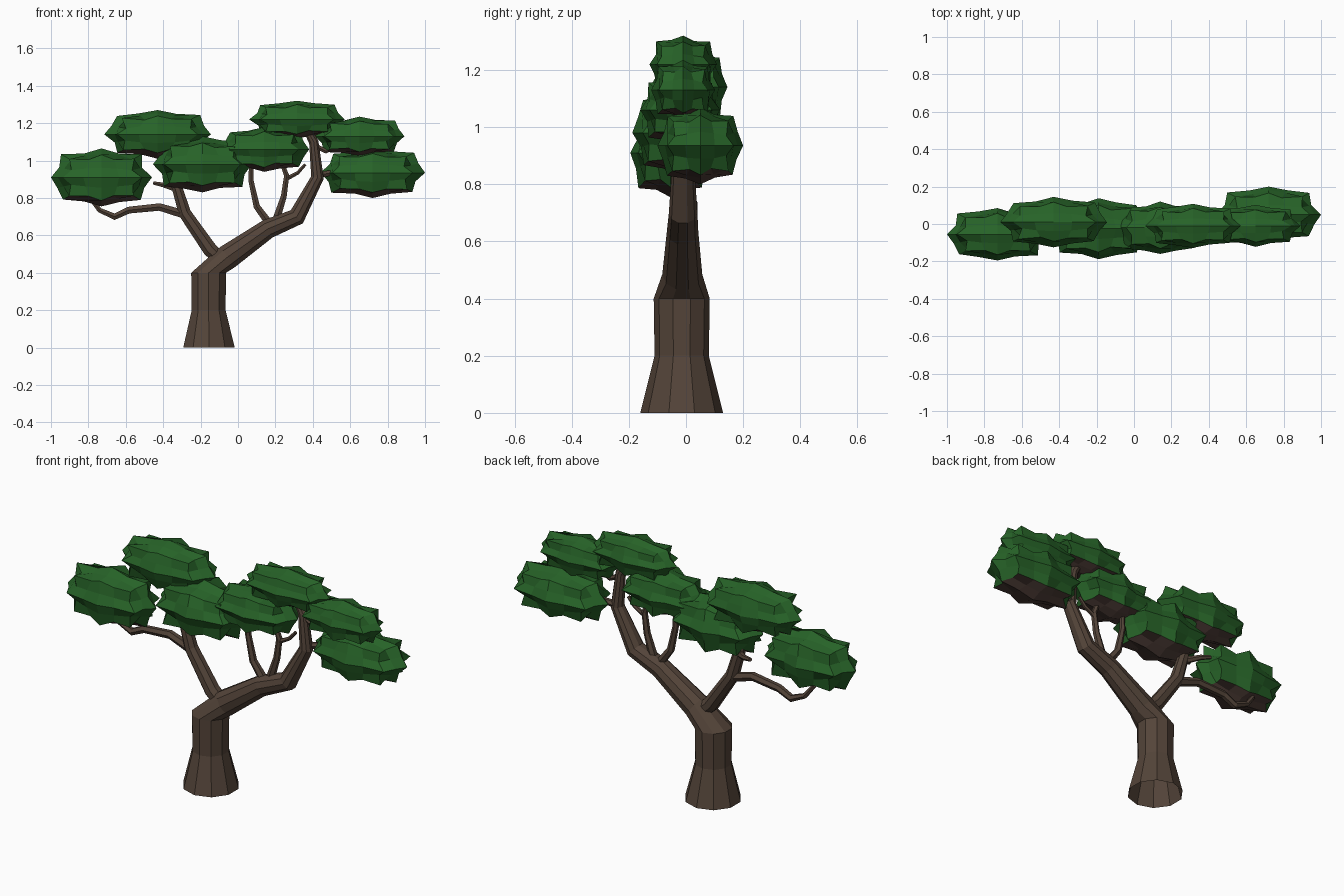
import bpy, bmesh, math, random
from mathutils import Vector

if "Cube" in bpy.data.objects:
    bpy.data.objects.remove(bpy.data.objects["Cube"])

random.seed(4)


def material(name, rgb):
    m = bpy.data.materials.new(name)
    m.diffuse_color = (*rgb, 1)
    m.use_nodes = True
    m.node_tree.nodes["Principled BSDF"].inputs["Base Color"].default_value = m.diffuse_color
    return m


BARK = material("bark_brown", (0.088, 0.058, 0.041))
LEAF = material("leaf_green", (0.020, 0.125, 0.021))
UNDER = material("underside_brown", (0.082, 0.050, 0.041))


def finish(name, bm, mats):
    bmesh.ops.recalc_face_normals(bm, faces=bm.faces)
    me = bpy.data.meshes.new(name)
    bm.to_mesh(me)
    bm.free()
    for m in mats:
        me.materials.append(m)
    ob = bpy.data.objects.new(name, me)
    bpy.context.collection.objects.link(ob)


def limb(name, path, sides=8, level=0, open_start=False):
    """Tapered tube through (x, y, z, radius); the first `level` rings lie flat."""
    bm = bmesh.new()
    pts = [Vector(p[:3]) for p in path]
    rings = []
    for i, p in enumerate(pts):
        t = Vector()
        if i > 0:
            t += (p - pts[i - 1]).normalized()
        if i < len(pts) - 1:
            t += (pts[i + 1] - p).normalized()
        t = Vector((0, 0, 1)) if i < level else t.normalized()
        u = Vector((0, 1, 0)).cross(t).normalized()
        v = t.cross(u)
        r = path[i][3]
        ring = []
        for k in range(sides):
            a = math.tau * (k + 0.5) / sides
            ring.append(bm.verts.new(p + u * r * math.cos(a) + v * r * math.sin(a)))
        rings.append(ring)
    for a, b in zip(rings, rings[1:]):
        for k in range(sides):
            n = (k + 1) % sides
            bm.faces.new((a[k], a[n], b[n], b[k]))
    bm.faces.new(rings[-1])
    if not open_start:
        bm.faces.new(rings[0][::-1])
    finish(name, bm, [BARK])


def foliage(name, centre, half):
    """Lumpy cube-sphere: bumps on the even grid points, creases between them."""
    bm = bmesh.new()
    bmesh.ops.create_cube(bm, size=2)
    bmesh.ops.subdivide_edges(bm, edges=bm.edges[:], cuts=3, use_grid_fill=True)
    for v in bm.verts:
        odd = sum(0.3 < abs(c) < 0.7 for c in v.co)
        ones = sum(abs(c) > 0.9 for c in v.co)
        r = (1, 0.91, 0.88)[odd] if odd else (1, 1.1, 1.13)[ones - 1]
        if odd or ones > 1:
            r += random.uniform(-0.04, 0.04)
        v.co = Vector([math.tan(c * math.pi / 4) for c in v.co]).normalized() * r
    for f in bm.faces:
        f.material_index = int(f.calc_center_median().z < -0.62)
    for v in bm.verts:
        v.co = Vector([c + h * q for c, h, q in zip(centre, half, v.co)])
    finish(name, bm, [LEAF, UNDER])


# Trunk sweeping into the main right limb
limb("trunk", [(-0.155, -0.015, 0, 0.145), (-0.157, -0.015, 0.2, 0.095),
               (-0.157, -0.015, 0.4, 0.098), (-0.055, -0.013, 0.485, 0.07),
               (0.16, -0.012, 0.635, 0.055), (0.315, -0.01, 0.70, 0.05),
               (0.425, -0.01, 0.91, 0.036), (0.405, -0.01, 1.10, 0.027),
               (0.36, -0.01, 1.18, 0.02)], sides=10, level=3, open_start=True)

# Left limb and its side branch
limb("left_limb", [(-0.08, -0.01, 0.46, 0.04), (-0.15, -0.01, 0.525, 0.042),
                   (-0.285, 0, 0.72, 0.036), (-0.33, 0, 0.87, 0.03),
                   (-0.37, 0, 1.05, 0.02)])
limb("left_side_branch", [(-0.28, 0, 0.71, 0.026), (-0.42, 0.01, 0.752, 0.023),
                          (-0.585, 0.02, 0.735, 0.021), (-0.66, 0.02, 0.70, 0.02),
                          (-0.74, 0.02, 0.735, 0.015), (-0.79, 0.01, 0.80, 0.012)], 6)
limb("left_stub", [(-0.33, 0, 0.85, 0.02), (-0.40, 0.06, 0.87, 0.014),
                   (-0.45, 0.08, 0.88, 0.01)], 6)

# Thin twigs on the right limb
limb("inner_twig", [(0.17, -0.01, 0.66, 0.024), (0.10, -0.01, 0.755, 0.02),
                    (0.07, -0.01, 0.89, 0.016), (0.07, -0.01, 1.0, 0.013)], 6)
limb("outer_twig", [(0.20, -0.01, 0.67, 0.024), (0.245, -0.01, 0.81, 0.018),
                    (0.26, -0.01, 0.92, 0.016), (0.23, -0.01, 1.0, 0.012)], 6)
limb("outer_twig_fork", [(0.255, -0.01, 0.90, 0.013), (0.32, -0.01, 0.935, 0.011),
                         (0.36, -0.01, 0.98, 0.009)], 6)
limb("right_twig_low", [(0.42, 0, 0.92, 0.02), (0.50, 0.02, 0.935, 0.016),
                        (0.58, 0.03, 0.95, 0.012)], 6)
limb("right_twig_high", [(0.41, -0.01, 1.08, 0.016), (0.47, -0.01, 1.05, 0.014),
                         (0.56, -0.01, 1.09, 0.01)], 6)

# Foliage pads
foliage("foliage_far_left", (-0.73, -0.055, 0.91), (0.27, 0.14, 0.155))
foliage("foliage_upper_left", (-0.43, 0.01, 1.14), (0.285, 0.135, 0.13))
foliage("foliage_middle", (-0.19, -0.025, 0.98), (0.265, 0.163, 0.15))
foliage("foliage_middle_right", (0.14, -0.02, 1.06), (0.24, 0.14, 0.12))
foliage("foliage_top", (0.315, -0.01, 1.22), (0.255, 0.118, 0.10))
foliage("foliage_upper_right", (0.65, -0.01, 1.13), (0.24, 0.112, 0.105))
foliage("foliage_far_right", (0.72, 0.05, 0.935), (0.28, 0.15, 0.135))
